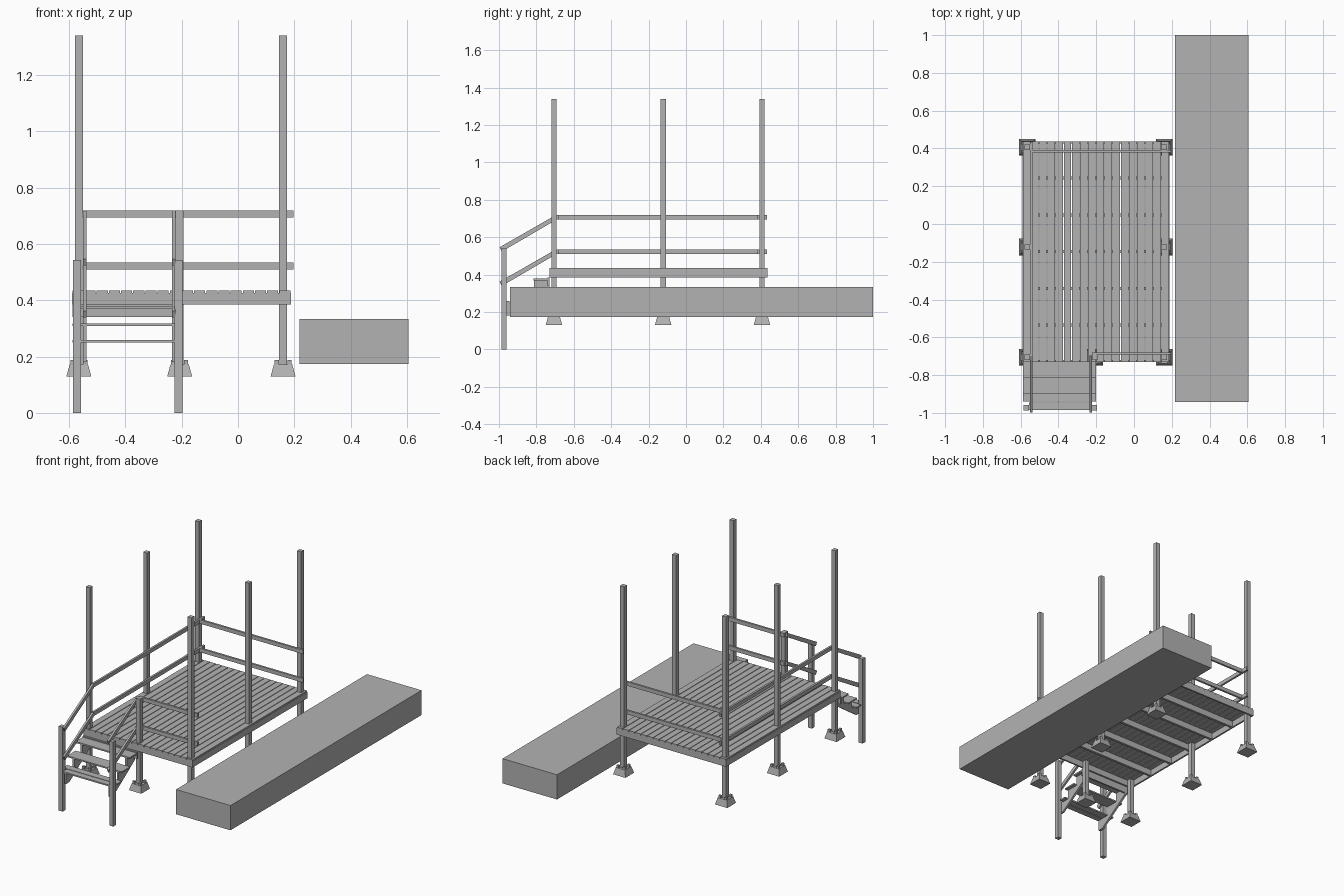
import bpy
import bmesh

cube = bpy.data.objects.get("Cube")
if cube:
    bpy.data.objects.remove(cube, do_unlink=True)

grey = bpy.data.materials.new("plain_grey")
grey.use_nodes = True
COLOUR = (0.45, 0.45, 0.45, 1)
grey.diffuse_color = COLOUR
grey.node_tree.nodes["Principled BSDF"].inputs["Base Color"].default_value = COLOUR


def finish(name, bm):
    bmesh.ops.recalc_face_normals(bm, faces=bm.faces)
    mesh = bpy.data.meshes.new(name)
    bm.to_mesh(mesh)
    bm.free()
    mesh.materials.append(grey)
    obj = bpy.data.objects.new(name, mesh)
    bpy.context.collection.objects.link(obj)
    return obj


def add_box(bm, xs, ys, zs):
    """Box between the given limits on each axis."""
    verts = bmesh.ops.create_cube(bm, size=1)["verts"]
    for v in verts:
        v.co = [lim[0] if c < 0 else lim[1] for c, lim in zip(v.co, (xs, ys, zs))]


def box(name, xs, ys, zs):
    bm = bmesh.new()
    add_box(bm, xs, ys, zs)
    return finish(name, bm)


def side_profile(name, points, x0, x1):
    """Extrude a (y, z) outline from x0 to x1."""
    bm = bmesh.new()
    face = bm.faces.new([bm.verts.new((x0, y, z)) for y, z in points])
    new = bmesh.ops.extrude_face_region(bm, geom=[face])["geom"]
    for v in new:
        if isinstance(v, bmesh.types.BMVert):
            v.co.x = x1
    return finish(name, bm)


def around(c, half):
    return (c - half, c + half)


POST = 0.014
LEFT_X, STAIR_X, RIGHT_X = -0.565, -0.207, 0.16
POST_Y = (-0.706, -0.122, 0.406)
FOOT_TOP = 0.172


def footing(x, y):
    """Tapered pier block with a cross slot in its top."""
    bm = bmesh.new()
    add_box(bm, around(x, 0.044), around(y, 0.044), (0.13, FOOT_TOP))
    for v in bm.verts:
        if v.co.z > 0.15:
            v.co.x = x + (v.co.x - x) * 0.74
            v.co.y = y + (v.co.y - y) * 0.74
    for sx in (-1, 1):
        for sy in (-1, 1):
            add_box(bm, sorted((x + sx * 0.015, x + sx * 0.03)),
                    sorted((y + sy * 0.015, y + sy * 0.03)), (FOOT_TOP, 0.187))
    finish("footing", bm)


def post(name, x, y, bottom, top):
    box(name, around(x, POST), around(y, POST), (bottom, top))


# Posts and pier blocks
for x in (LEFT_X, RIGHT_X):
    for y in POST_Y:
        footing(x, y)
        post("tall_post", x, y, FOOT_TOP, 1.34)
footing(STAIR_X, POST_Y[0])
post("short_post", STAIR_X, POST_Y[0], FOOT_TOP, 0.718)

# Deck boards
X0, X1, Y0, Y1 = -0.59, 0.188, -0.73, 0.437
BOARDS = 18
pitch = (X1 - X0) / BOARDS
bm = bmesh.new()
for i in range(BOARDS):
    start = X0 + i * pitch
    add_box(bm, (start + 0.002, start + pitch - 0.002), (Y0, Y1), (0.425, 0.434))
finish("deck_boards", bm)

# Rim and joists under the boards
RIM = (0.385, 0.425)
T = 0.011
for x in (X0, X1 - T):
    box("side_rim", (x, x + T), (Y0, Y1), RIM)
for y in (Y0, Y1 - T):
    box("end_rim", (X0 + T, X1 - T), (y, y + T), RIM)
for i in range(1, 6):
    y = Y0 + (Y1 - Y0) * i / 6
    box("joist", (X0 + T, X1 - T), around(y, 0.008), RIM)

# Level rails on the left, the back and half of the front
for z in (0.706, 0.522):
    zs = around(z, 0.0125)
    box("left_rail", (-0.551, -0.538), (-0.70, 0.433), zs)
    box("back_rail", (-0.551, 0.197), (0.379, 0.392), zs)
    box("front_rail", (-0.222, 0.197), (-0.692, -0.679), zs)

# Stair treads
STAIR = (-0.587, -0.2)
RISE, RUN = 0.06, 0.083
for i in range(2):
    front = Y0 - RUN * (i + 1)
    top = 0.378 - RISE * i
    box("tread", STAIR, (front - 0.002, front + RUN), (top - 0.009, top))
box("low_tread_back", STAIR, (-0.941, -0.897), (0.249, 0.258))
box("low_tread_front", (-0.557, -0.225), (-0.985, -0.945), (0.249, 0.258))
box("stair_ledger", STAIR, (Y0 - T, Y0), (0.34, 0.385))

# Sawtooth stringers
outline = [(Y0, 0.369)]
for i in range(3):
    front = Y0 - RUN * (i + 1)
    outline += [(front, 0.369 - RISE * i), (front, 0.369 - RISE * (i + 1))]
outline[-1] = (outline[-1][0], 0.18)
outline += [(-0.945, 0.18), (Y0, 0.325)]

# Stair sides: newel, stringer and two sloped rails each
for newel_x, inner in ((-0.571, -0.551), (-0.211, -0.235)):
    post("newel", newel_x, -0.973, 0, 0.543)
    side_profile("stringer", outline, inner, inner + 0.013)
    for z in (0.706, 0.522):
        slope = [(-0.695, z + 0.013), (-0.695, z - 0.014),
                 (-0.985, z - 0.183), (-0.997, z - 0.16)]
        side_profile("stair_rail", slope, inner, inner + 0.013)

# Low solid slab beside the deck
box("slab", (0.218, 0.606), (-0.942, 1.0), (0.174, 0.333))
